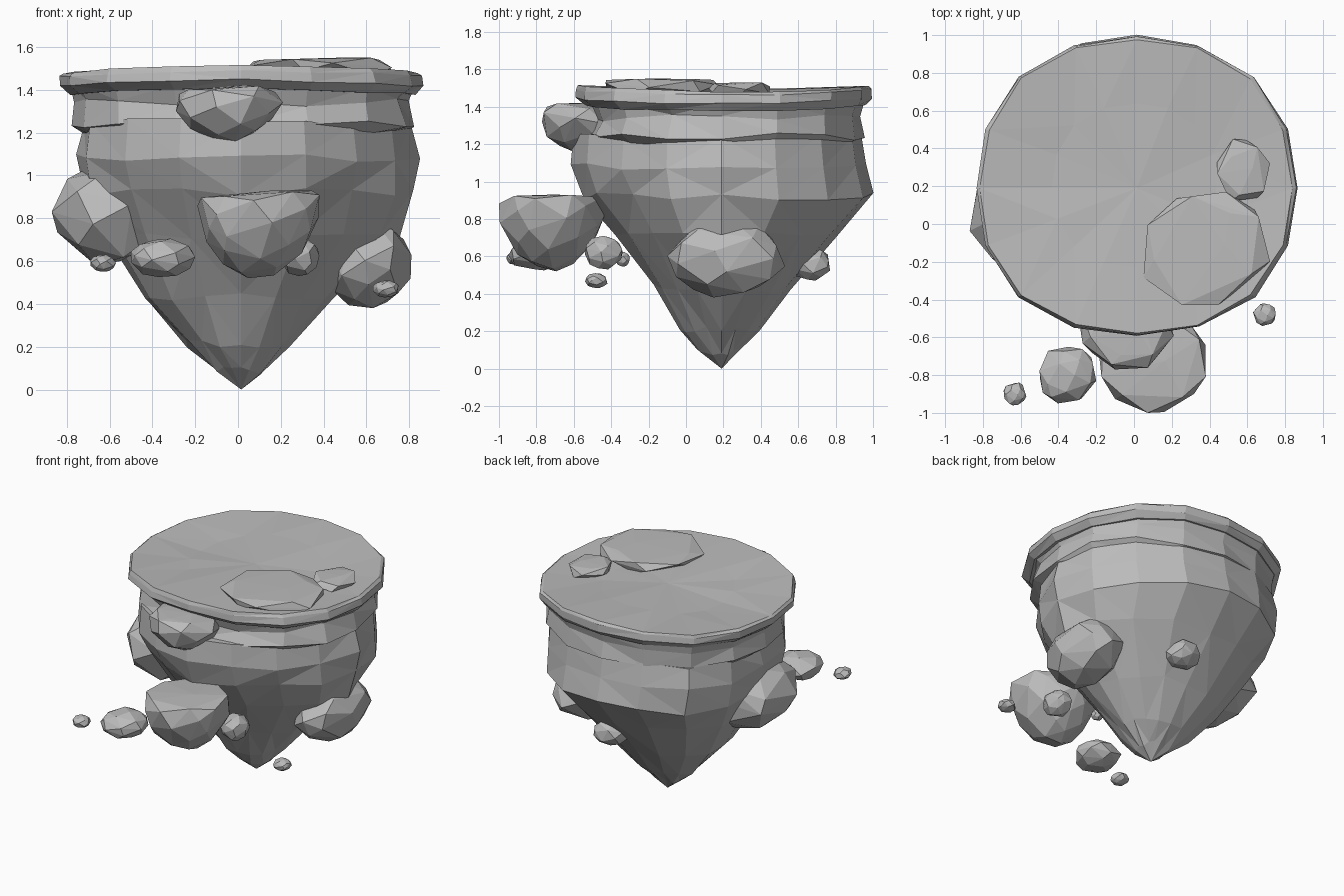
import bpy
import bmesh
import random
from math import sin, cos, pi, sqrt
from mathutils import Vector

if "Cube" in bpy.data.objects:
    bpy.data.objects.remove(bpy.data.objects["Cube"])

GREY = (0.5, 0.5, 0.5, 1)
stone = bpy.data.materials.new("grey stone")
stone.use_nodes = True
stone.diffuse_color = GREY
bsdf = stone.node_tree.nodes["Principled BSDF"]
bsdf.inputs["Base Color"].default_value = GREY
bsdf.inputs["Roughness"].default_value = 0.8

CENTRE = Vector((0.015, 0.19, 0))
SIDES = 16


def finish(name, bm):
    bmesh.ops.triangulate(bm, faces=[f for f in bm.faces if len(f.verts) > 3])
    bmesh.ops.recalc_face_normals(bm, faces=bm.faces)
    mesh = bpy.data.meshes.new(name)
    bm.to_mesh(mesh)
    bm.free()
    mesh.materials.append(stone)
    obj = bpy.data.objects.new(name, mesh)
    bpy.context.collection.objects.link(obj)


def loft(name, top, rings, bottom, seed, rough, lift, square=0.04, bulge=0, wave=0):
    """Stack of uneven rings, each (z, -x, +x, -y, +y radius), closed by poles.
    square fills all diagonals; bulge pushes the mass to the back right diagonal."""
    rng = random.Random(seed)
    bm = bmesh.new()
    loops = []
    for z, xn, xp, yn, yp in rings:
        loop = []
        for i in range(SIDES):
            a = 2 * pi * i / SIDES - pi / 2
            diagonal = square + bulge * cos(a - 0.75 * pi)
            k = (1 + diagonal * sin(2 * a) ** 2) * (1 + rng.uniform(-rough, rough))
            x = cos(a) * (xp if cos(a) > 0 else xn) * k
            y = sin(a) * (yp if sin(a) > 0 else yn) * k
            dz = rng.uniform(-lift, lift) - wave * cos(2 * a)
            loop.append(bm.verts.new(CENTRE + Vector((x, y, z + dz))))
        loops.append(loop)
    poles = [bm.verts.new(CENTRE + Vector((0, 0, z))) for z in (top, bottom)]
    for i in range(SIDES):
        j = (i + 1) % SIDES
        bm.faces.new((poles[0], loops[0][i], loops[0][j]))
        bm.faces.new((poles[1], loops[-1][j], loops[-1][i]))
        for upper, lower in zip(loops, loops[1:]):
            bm.faces.new((upper[i], lower[i], lower[j], upper[j]))
    finish(name, bm)


def boulder(name, low, high, seed, points=18, flat=1.0, taper=0.0):
    """Faceted convex rock fitted to a box from low to high."""
    rng = random.Random(seed)
    bm = bmesh.new()
    for i in range(points):
        z = 1 - 2 * (i + 0.5) / points
        a = i * pi * (3 - sqrt(5)) + rng.uniform(-0.25, 0.25)
        r = sqrt(1 - z * z) * (1 + taper * z) * rng.uniform(0.93, 1.04)
        bm.verts.new((r * cos(a), r * sin(a), min(z, flat + 0.06 * cos(a))))
    bmesh.ops.convex_hull(bm, input=bm.verts)
    loose = [v for v in bm.verts if not v.link_faces]
    bmesh.ops.delete(bm, geom=loose, context="VERTS")
    for axis in range(3):
        values = [v.co[axis] for v in bm.verts]
        lo, hi = min(values), max(values)
        for v in bm.verts:
            t = (v.co[axis] - lo) / (hi - lo)
            v.co[axis] = low[axis] + t * (high[axis] - low[axis])
    finish(name, bm)


# Tapering rock underside
loft("island_body", 1.22, [
    (1.25, 0.74, 0.80, 0.80, 0.74),
    (1.08, 0.76, 0.82, 0.81, 0.77),
    (0.92, 0.74, 0.81, 0.74, 0.80),
    (0.72, 0.63, 0.73, 0.56, 0.61),
    (0.43, 0.45, 0.44, 0.36, 0.37),
    (0.21, 0.26, 0.23, 0.22, 0.20),
    (0.09, 0.12, 0.10, 0.13, 0.09)], 0, 3, 0.02, 0.02, square=0, bulge=0.08)

# Ragged band between body and cap
loft("ledge_band", 1.42, [
    (1.42, 0.81, 0.81, 0.72, 0.77),
    (1.34, 0.78, 0.78, 0.68, 0.75),
    (1.24, 0.79, 0.81, 0.73, 0.76),
    (1.20, 0.74, 0.74, 0.64, 0.68)], 1.2, 8, 0.015, 0.02)

# Wide gently waved cap
loft("top_cap", 1.49, [
    (1.485, 0.45, 0.42, 0.42, 0.45),
    (1.495, 0.83, 0.82, 0.77, 0.79),
    (1.475, 0.85, 0.84, 0.78, 0.80),
    (1.43, 0.85, 0.85, 0.78, 0.80),
    (1.39, 0.80, 0.81, 0.73, 0.77)], 1.40, 5, 0.006, 0.006, wave=0.015)

# Low slabs lying on the cap
boulder("large_top_slab", (0.05, -0.43, 1.43), (0.72, 0.17, 1.55), 2, 24, 0.35)
boulder("small_top_slab", (0.44, 0.12, 1.44), (0.72, 0.45, 1.53), 6, 16, 0.5)

# Large boulders around the sides
boulder("front_boulder", (-0.19, -1.0, 0.52), (0.38, -0.43, 0.93), 7, 44, 0.4, 0.25)
boulder("upper_front_boulder", (-0.29, -0.77, 1.16), (0.21, -0.35, 1.42), 9, 32, 0.6, 0.15)
boulder("right_side_boulder", (-0.87, -0.24, 0.58), (-0.32, 0.38, 1.06), 12, 26)
boulder("left_side_boulder", (0.38, -0.10, 0.38), (0.81, 0.53, 0.81), 15, 32)

# Small stones, given by centre and half size
STONES = {
    "floating_stone": ((-0.35, -0.80, 0.615), (0.15, 0.15, 0.09)),
    "far_pebble": ((-0.63, -0.90, 0.59), (0.06, 0.06, 0.04)),
    "side_pebble": ((0.69, -0.48, 0.47), (0.06, 0.06, 0.04)),
    "tucked_stone": ((0.29, -0.44, 0.62), (0.09, 0.10, 0.09)),
    "tucked_pebble": ((0.03, -0.34, 0.585), (0.04, 0.04, 0.04)),
    "rear_stone": ((0.13, 0.66, 0.56), (0.12, 0.11, 0.09)),
}
for n, (name, (mid, half)) in enumerate(STONES.items()):
    mid, half = Vector(mid), Vector(half)
    boulder(name, mid - half, mid + half, 30 + n, 28)
